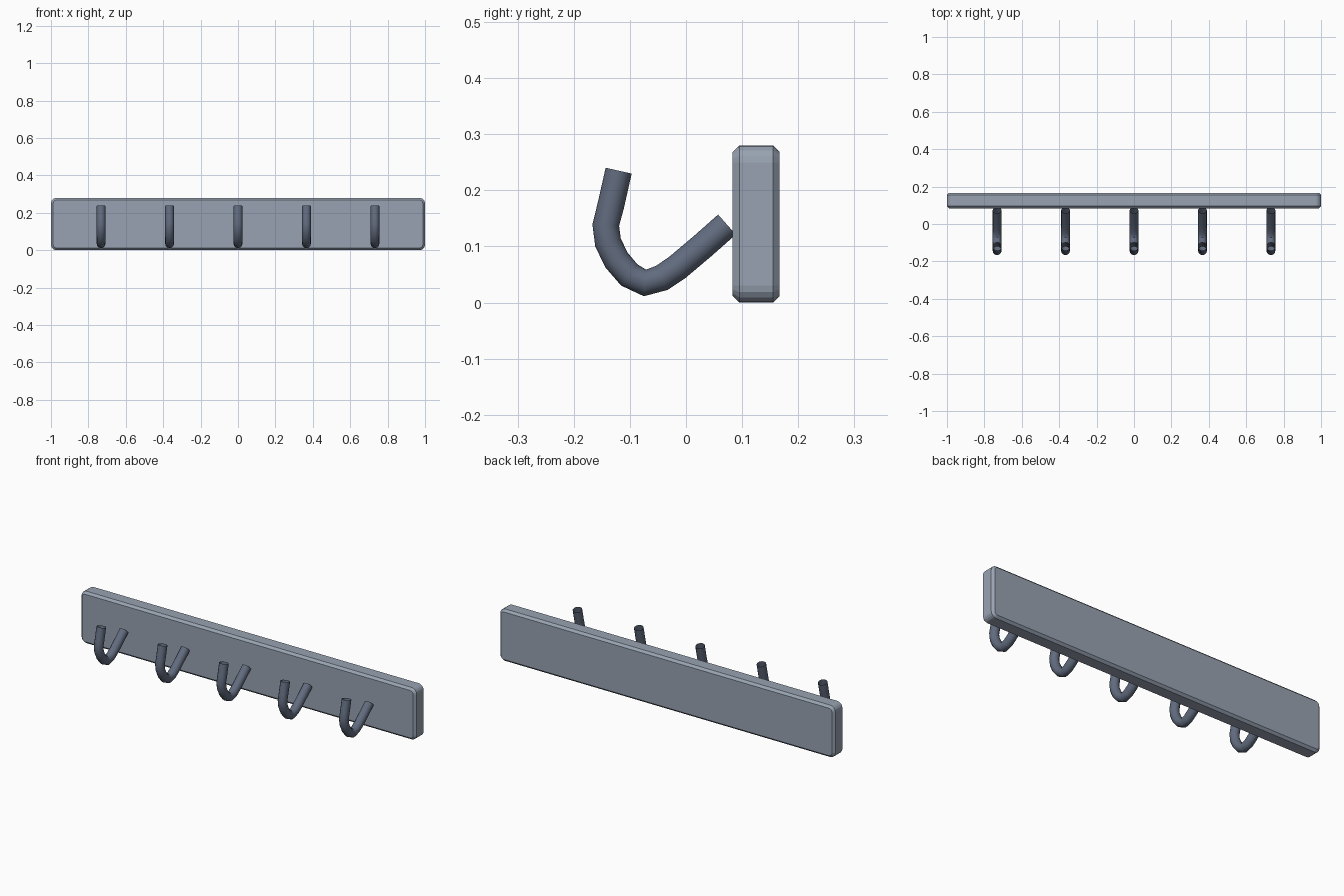
import bpy, bmesh, math

if "Cube" in bpy.data.objects:
    bpy.data.objects.remove(bpy.data.objects["Cube"])

HALF_X, HEIGHT = 1.0, 0.28
Y_FRONT, Y_BACK = 0.083, 0.167
CORNER, CHAMFER, RADIUS = 0.03, 0.012, 0.0238


def material(name, rgb):
    mat = bpy.data.materials.new(name)
    mat.diffuse_color = (*rgb, 1)
    mat.use_nodes = True
    mat.node_tree.nodes["Principled BSDF"].inputs["Base Color"].default_value = mat.diffuse_color
    return mat


BOARD_MAT = material("slate", (0.315, 0.365, 0.445))
HOOK_MAT = material("dark_slate", (0.12, 0.148, 0.21))


def rounded_loop(bm, y, inset, steps=4):
    """Rounded rectangle in the XZ plane."""
    r = CORNER - inset
    loop = []
    for i, (sx, sz) in enumerate([(1, 1), (-1, 1), (-1, -1), (1, -1)]):
        cx = sx * (HALF_X - CORNER)
        cz = HEIGHT / 2 + sz * (HEIGHT / 2 - CORNER)
        for k in range(steps + 1):
            a = math.pi / 2 * (i + k / steps)
            loop.append(bm.verts.new((cx + r * math.cos(a), y, cz + r * math.sin(a))))
    return loop


# Wall board: rounded plate with chamfered front and back rims
bm = bmesh.new()
loops = [rounded_loop(bm, y, inset) for y, inset in (
    (Y_FRONT, CHAMFER), (Y_FRONT + CHAMFER, 0), (Y_BACK - CHAMFER, 0), (Y_BACK, CHAMFER))]
for a, b in zip(loops, loops[1:]):
    n = len(a)
    for i in range(n):
        j = (i + 1) % n
        bm.faces.new((a[i], a[j], b[j], b[i]))
bm.faces.new(loops[0])
bm.faces.new(loops[-1])
bmesh.ops.recalc_face_normals(bm, faces=bm.faces)
mesh = bpy.data.meshes.new("board")
bm.to_mesh(mesh)
bm.free()
mesh.materials.append(BOARD_MAT)
bpy.context.collection.objects.link(bpy.data.objects.new("board", mesh))

# Hook centre line as (y, z), from the board to the tip
PATH = [(0.073, 0.139), (0.03, 0.101), (-0.015, 0.063), (-0.043, 0.044), (-0.073, 0.035),
        (-0.101, 0.049), (-0.124, 0.076), (-0.139, 0.107), (-0.143, 0.138),
        (-0.134, 0.173), (-0.120, 0.235)]


def make_hook(x, name):
    """Open-ended bent tube."""
    curve = bpy.data.curves.new(name, 'CURVE')
    curve.dimensions = '3D'
    curve.bevel_depth = RADIUS
    curve.bevel_resolution = 4
    curve.materials.append(HOOK_MAT)
    spline = curve.splines.new('POLY')
    spline.points.add(len(PATH) - 1)
    for p, (y, z) in zip(spline.points, PATH):
        p.co = (0, y, z, 1)
    hook = bpy.data.objects.new(name, curve)
    hook.location.x = x
    bpy.context.collection.objects.link(hook)
    bpy.ops.object.select_all(action='DESELECT')
    hook.select_set(True)
    bpy.context.view_layer.objects.active = hook
    bpy.ops.object.convert(target='MESH')
    bpy.ops.object.shade_smooth_by_angle(angle=math.radians(40))


# Row of five hooks
for i in range(5):
    make_hook((i - 2) * 0.366, f"hook_{i + 1}")
